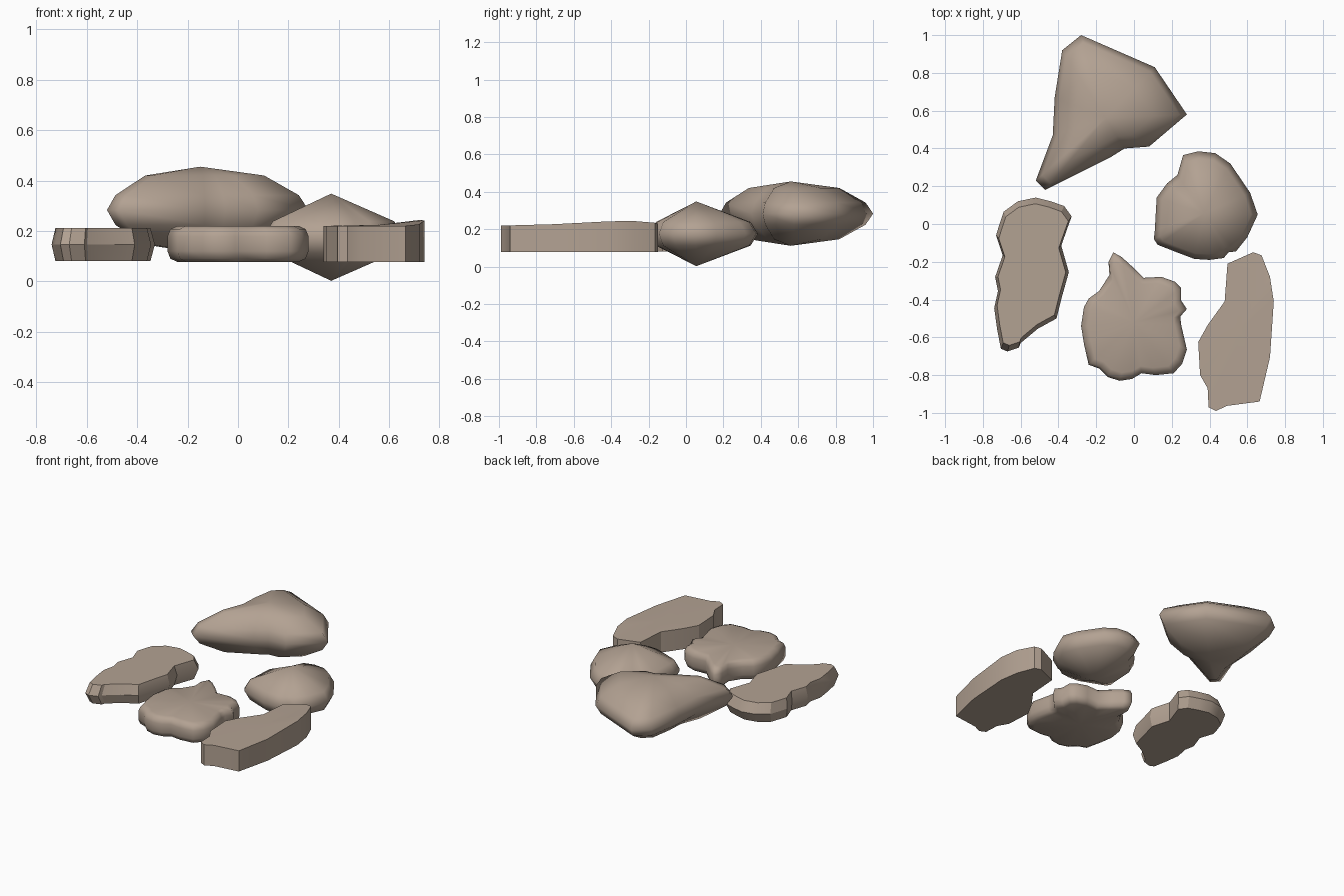
import bpy, bmesh
from mathutils import Vector

mat = bpy.data.materials.new("taupe stone")
mat.diffuse_color = (0.45, 0.36, 0.29, 1)


def stone(name, outline, centre, rings, bottom, top, angle=None, bump=None):
    """Stack scaled copies of a plan outline (scale, z), closed by fans at both ends."""
    c = Vector(centre)
    bm = bmesh.new()
    layers = []
    for s, z in rings:
        layers.append([bm.verts.new((*(c + (Vector(p) - c) * s), z)) for p in outline])
    n = len(outline)
    for a, b in zip(layers, layers[1:]):
        for i in range(n):
            j = (i + 1) % n
            bm.faces.new((a[i], a[j], b[j], b[i]))
    lo = bm.verts.new((*c, bottom))
    hi = bm.verts.new((*c, top))
    for i in range(n):
        j = (i + 1) % n
        bm.faces.new((lo, layers[0][j], layers[0][i]))
        bm.faces.new((hi, layers[-1][i], layers[-1][j]))
    if bump:
        for v in layers[-1] + [hi]:
            v.co.z += bump(v.co.x, v.co.y)
    bmesh.ops.recalc_face_normals(bm, faces=bm.faces)
    me = bpy.data.meshes.new(name)
    bm.to_mesh(me)
    bm.free()
    me.materials.append(mat)
    ob = bpy.data.objects.new(name, me)
    bpy.context.collection.objects.link(ob)
    bpy.ops.object.select_all(action='DESELECT')
    ob.select_set(True)
    bpy.context.view_layer.objects.active = ob
    if angle:
        bpy.ops.object.shade_smooth_by_angle(angle=angle)
    else:
        bpy.ops.object.shade_smooth()
    return ob


# large rounded boulder at the back
stone("back_boulder",
      [(-.28, 1.0), (.11, .83), (.28, .58), (.08, .41), (-.05, .40), (-.13, .35),
       (-.47, .18), (-.52, .23), (-.43, .47), (-.42, .67), (-.38, .92)],
      (-.15, .56),
      [(.59, .146), (.91, .224), (1, .283), (.91, .342), (.59, .42)], .111, .455)

# double-cone stone at the right
stone("peaked_stone",
      [(.26, .365), (.34, .385), (.43, .375), (.51, .32), (.615, .165), (.655, .05),
       (.6, -.07), (.54, -.145), (.5, -.15), (.475, -.18), (.4, -.19), (.32, -.185),
       (.24, -.155), (.125, -.11), (.105, -.08), (.11, -.035), (.12, .14),
       (.175, .215), (.23, .26)],
      (.37, .055),
      [(.88, .112), (1, .175), (.88, .238)], .002, .348)

# long slab at the left with a bevelled rim
stone("left_slab",
      [(-.52, .14), (-.44, .12), (-.37, .095), (-.33, .04), (-.35, -.015),
       (-.385, -.115), (-.345, -.255), (-.38, -.38), (-.41, -.5), (-.51, -.555),
       (-.6, -.63), (-.61, -.655), (-.67, -.675), (-.705, -.66), (-.725, -.555),
       (-.74, -.445), (-.72, -.355), (-.735, -.28), (-.695, -.165), (-.73, -.06),
       (-.715, -.01), (-.69, .065), (-.615, .12)],
      (-.55, -.27),
      [(.92, .08), (1, .146), (.92, .212)], .08, .212, angle=.5)

# pillow-edged stone in the middle
stone("middle_stone",
      [(-.11, -.15), (-.065, -.175), (-.01, -.225), (.05, -.285), (.145, -.28),
       (.215, -.305), (.25, -.34), (.25, -.405), (.28, -.45), (.245, -.49),
       (.25, -.535), (.28, -.665), (.255, -.74), (.21, -.79), (.115, -.80),
       (.04, -.79), (-.01, -.82), (-.075, -.83), (-.14, -.81), (-.185, -.765),
       (-.24, -.745), (-.265, -.635), (-.28, -.54), (-.265, -.44), (-.24, -.395),
       (-.185, -.355), (-.13, -.27), (-.135, -.2)],
      (0, -.52),
      [(.86, .077), (.96, .09), (1, .12), (1, .178), (.96, .207), (.86, .22)],
      .077, .22)

# straight-sided slab at the front right, rising slightly at its outer edge
stone("right_slab",
      [(.63, -.15), (.675, -.165), (.72, -.28), (.74, -.41), (.72, -.705),
       (.665, -.94), (.49, -.963), (.435, -.99), (.395, -.97), (.39, -.87),
       (.35, -.8), (.34, -.625), (.39, -.535), (.48, -.41), (.495, -.21)],
      (.56, -.55),
      [(1, .077), (1, .22)], .077, .22, angle=.5,
      bump=lambda x, y: .026 * min(1, max(0, (x - .5) / .22)) * max(0, 1 - abs(y + .33) / .5))
